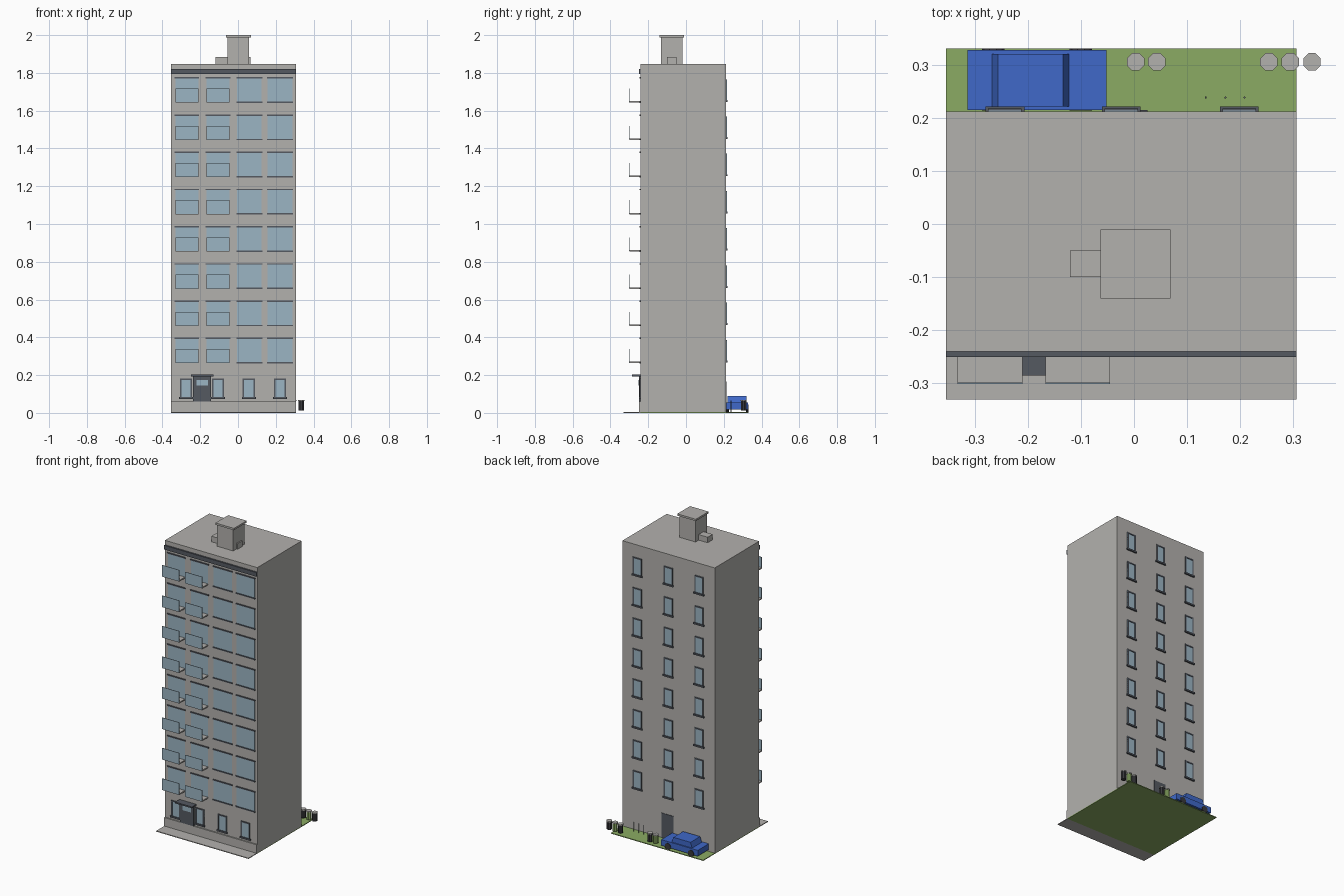
import bpy, bmesh, math
from mathutils import Matrix

if "Cube" in bpy.data.objects:
    bpy.data.objects.remove(bpy.data.objects["Cube"])


def material(name, rgb):
    m = bpy.data.materials.new(name)
    m.diffuse_color = (*rgb, 1)
    m.use_nodes = True
    m.node_tree.nodes["Principled BSDF"].inputs["Base Color"].default_value = m.diffuse_color
    return m


WALL = material("concrete grey", (0.45, 0.44, 0.42))
DARK = material("dark slate", (0.09, 0.10, 0.12))
GLASS = material("window blue", (0.33, 0.46, 0.55))
GRASS = material("grass green", (0.26, 0.41, 0.125))
BLUE = material("car blue", (0.05, 0.14, 0.58))
BLACK = material("tyre black", (0.04, 0.04, 0.045))


def add_box(bm, x0, x1, y0, y1, z0, z1, taper=0.0):
    """Box by its limits; taper pulls the top ends in along x."""
    m = Matrix.Translation(((x0 + x1) / 2, (y0 + y1) / 2, (z0 + z1) / 2)) \
        @ Matrix.Diagonal((x1 - x0, y1 - y0, z1 - z0, 1))
    vs = bmesh.ops.create_cube(bm, size=1, matrix=m)["verts"]
    for v in vs:
        if taper and v.co.z > (z0 + z1) / 2:
            v.co.x += taper if v.co.x < (x0 + x1) / 2 else -taper


def add_cyl(bm, x, y, z, r, depth, sides=8, axis="Z"):
    m = Matrix.Translation((x, y, z))
    if axis == "Y":
        m = m @ Matrix.Rotation(math.pi / 2, 4, "X")
    m = m @ Matrix.Rotation(math.pi / sides, 4, "Z")
    bmesh.ops.create_cone(bm, cap_ends=True, segments=sides, radius1=r,
                          radius2=r, depth=depth, matrix=m)


def finish(name, bm, mat):
    me = bpy.data.meshes.new(name)
    bm.to_mesh(me)
    bm.free()
    me.materials.append(mat)
    ob = bpy.data.objects.new(name, me)
    bpy.context.collection.objects.link(ob)
    return ob


def boxes(name, mat, *limits):
    bm = bmesh.new()
    for b in limits:
        add_box(bm, *b)
    return finish(name, bm, mat)


X0, X1, FRONT, BACK = -0.354, 0.306, -0.24, 0.212
FLOORS, STEP = 8, 0.197

# Ground and main block
boxes("lawn", GRASS, (X0, X1, FRONT, 0.33, 0, 0.005))
boxes("pavement", WALL, (X0, X1, -0.33, FRONT, 0, 0.005))
boxes("tower_block", WALL, (X0, X1, FRONT, BACK, 0.004, 1.848))
boxes("front_plinth", WALL, (X0, X1, -0.248, FRONT, 0.004, 0.06))
boxes("cornice", DARK, (X0, X1, -0.25, FRONT + 0.002, 1.793, 1.82))

# Roof house
boxes("roof_house", WALL, (-0.056, 0.058, -0.132, -0.018, 1.847, 1.99))
boxes("roof_house_cap", WALL, (-0.063, 0.069, -0.14, -0.01, 1.988, 2.0))
boxes("roof_vents", WALL, (-0.12, -0.055, -0.10, -0.05, 1.847, 1.884),
      (0.057, 0.066, -0.10, -0.05, 1.847, 1.884))

# Front facade: wide windows with lintels and sills, balconies on two columns
panes, bars, slabs, rails = [], [], [], []
for i in range(FLOORS):
    z = 0.265 + i * STEP
    for c, (a, b) in enumerate([(-0.332, -0.21), (-0.167, -0.045),
                                (-0.005, 0.125), (0.157, 0.288)]):
        panes.append((a, b, FRONT - 0.002, FRONT + 0.002, z, z + 0.128))
        bars.append((a - 0.004, b + 0.004, FRONT - 0.006, FRONT + 0.002,
                     z + 0.126, z + 0.133))
        if c < 2:
            slabs.append((a, b, -0.30, FRONT + 0.002, z - 0.002, z + 0.006))
            rails.append((a, b, -0.301, -0.298, z, z + 0.073))
        else:
            bars.append((a - 0.004, b + 0.004, FRONT - 0.006, FRONT + 0.002,
                         z - 0.003, z + 0.004))
boxes("front_window_panes", GLASS, *panes)
boxes("front_window_bars", DARK, *bars)
boxes("balcony_slabs", WALL, *slabs)
boxes("balcony_rails", GLASS, *rails)


# Small framed windows: ground floor front, and three columns at the back
def framed(name, places, y, side, t=0.008):
    frame, pane = [], []
    for x, z0, z1, w in places:
        a, b = x - w / 2, x + w / 2

        def ys(d):
            return sorted((y - side * 0.002, y + side * d))
        pane.append((a, b, *ys(0.002), z0, z1))
        frame += [(a, a + t, *ys(0.005), z0, z1), (b - t, b, *ys(0.005), z0, z1),
                  (a, b, *ys(0.005), z1 - t, z1),
                  (a - 0.005, b + 0.005, *ys(0.009), z0 - 0.004, z0 + t - 0.002)]
    boxes(name + "_panes", GLASS, *pane)
    boxes(name + "_frames", DARK, *frame)


framed("ground_floor_window",
       [(x, 0.077, 0.183, 0.064) for x in (-0.275, -0.105, 0.057, 0.223)], FRONT, -1)
framed("back_window",
       [(x, 0.272 + i * STEP, 0.387 + i * STEP, 0.063)
        for x in (-0.243, -0.024, 0.198) for i in range(FLOORS)], BACK, 1)

# Doors
boxes("front_door", DARK, (-0.238, -0.142, -0.25, FRONT, 0.06, 0.195))
boxes("front_door_pane", GLASS, (-0.22, -0.16, -0.252, -0.249, 0.145, 0.175))
boxes("door_canopy", DARK, (-0.25, -0.13, -0.285, FRONT, 0.193, 0.202))
boxes("back_door", DARK, (-0.06, 0.025, BACK - 0.002, BACK + 0.003, 0.004, 0.165))

# Parked car
boxes("car_body", BLUE, (-0.313, -0.052, 0.215, 0.327, 0.018, 0.056))
boxes("car_cabin", BLUE, (-0.268, -0.122, 0.221, 0.32, 0.055, 0.09, 0.012))
bm = bmesh.new()
for x in (-0.265, -0.10):
    for y in (0.220, 0.324):
        add_cyl(bm, x, y, 0.025, 0.021, 0.013, 10, "Y")
finish("car_wheels", bm, BLACK)

# Bins with lids, alternating dark and green
for n, (x, mat) in enumerate([(0.003, GRASS), (0.043, DARK), (0.254, DARK),
                              (0.294, GRASS), (0.335, DARK)]):
    bm = bmesh.new()
    add_cyl(bm, x, 0.305, 0.038, 0.0155, 0.05)
    finish(f"bin_{n + 1}", bm, BLACK if mat is DARK else mat)
    bm = bmesh.new()
    add_cyl(bm, x, 0.305, 0.0655, 0.0178, 0.007)
    finish(f"bin_lid_{n + 1}", bm, WALL)

# Thin posts by the back wall
bm = bmesh.new()
for x in (0.135, 0.172, 0.208):
    add_cyl(bm, x, 0.238, 0.035, 0.002, 0.062, 6)
finish("posts", bm, DARK)
